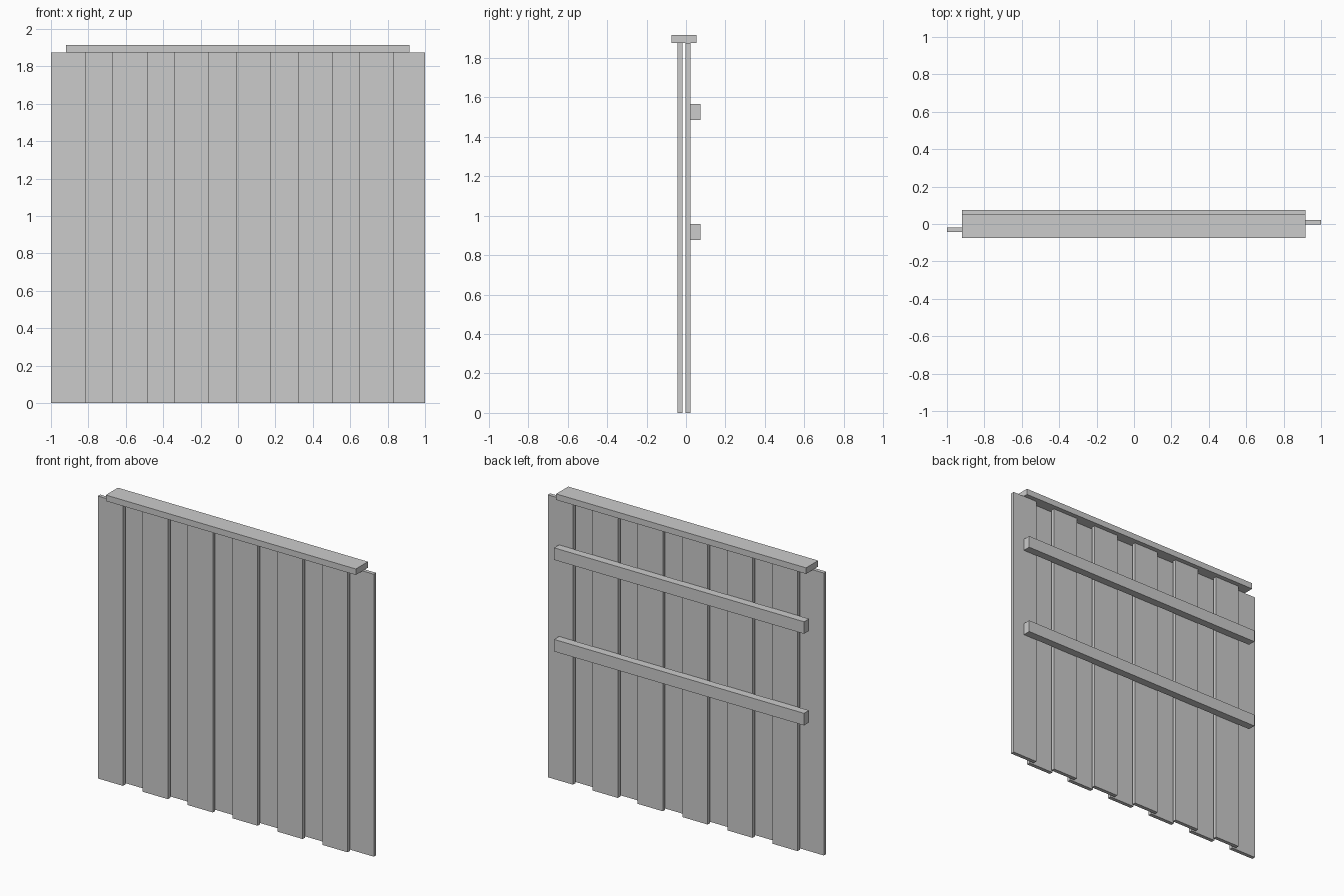
import bpy

if "Cube" in bpy.data.objects:
    bpy.data.objects.remove(bpy.data.objects["Cube"])


def box(name, x0, x1, y0, y1, z0, z1):
    """Add a box spanning the given extents."""
    bpy.ops.mesh.primitive_cube_add(
        size=1, location=((x0 + x1) / 2, (y0 + y1) / 2, (z0 + z1) / 2))
    ob = bpy.context.object
    ob.name = name
    ob.scale = (x1 - x0, y1 - y0, z1 - z0)
    bpy.ops.object.transform_apply(location=False, rotation=False, scale=True)
    return ob


BOARD_W, PITCH, BOARD_H = 0.185, 0.33, 1.875

# Staggered vertical boards: front layer, then back layer covering the gaps
for i in range(6):
    x = -1 + i * PITCH
    box(f"front_board_{i + 1}", x, x + BOARD_W, -0.043, -0.018, 0, BOARD_H)
    x += PITCH / 2
    box(f"back_board_{i + 1}", x, x + BOARD_W, -0.003, 0.022, 0, BOARD_H)

# Horizontal rails on the back
for name, z in (("lower_rail", 0.877), ("upper_rail", 1.485)):
    box(name, -0.919, 0.917, 0.022, 0.074, z, z + 0.08)

# Capping plank along the top
box("top_cap", -0.919, 0.917, -0.074, 0.053, BOARD_H, 1.915)
